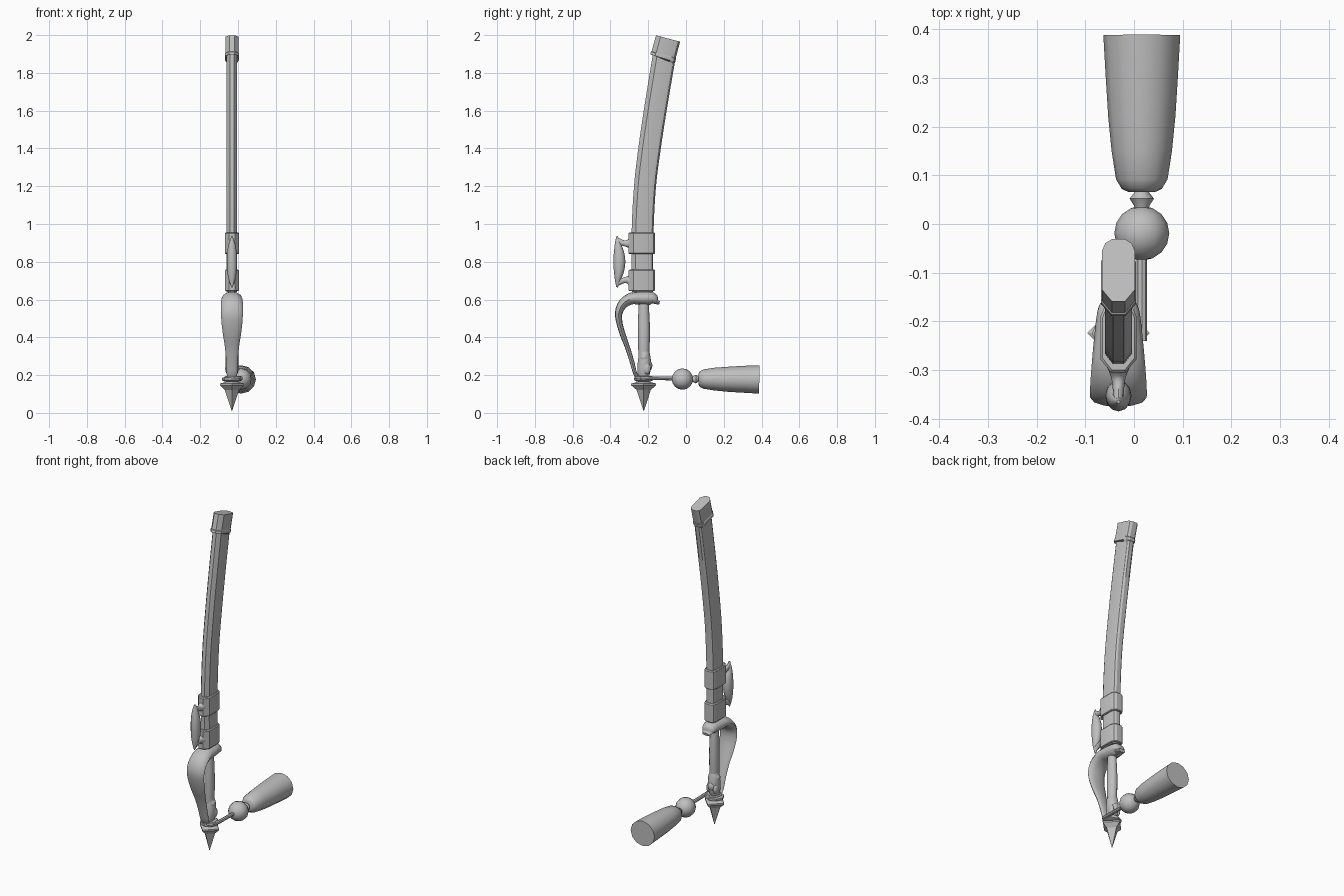
import bpy, bmesh, math
from mathutils import Vector

steel = bpy.data.materials.new("grey steel")
steel.diffuse_color = (0.52, 0.52, 0.52, 1)

X0 = -0.032   # centre plane of the sword
XT = 0.016    # centre plane of the tassel


def ngon(n, turn=0.0):
    return [(math.cos(2 * math.pi * i / n + turn), math.sin(2 * math.pi * i / n + turn)) for i in range(n)]


def spline(pts, steps=4):
    """Smooth curve through the given points."""
    out = []
    p = [Vector(q) for q in pts]
    for i in range(len(p) - 1):
        a, b, c, d = p[max(i - 1, 0)], p[i], p[i + 1], p[min(i + 2, len(p) - 1)]
        for k in range(steps):
            t = k / steps
            out.append(0.5 * (2 * b + (c - a) * t + (2 * a - 5 * b + 4 * c - d) * t * t
                              + (3 * b - a - 3 * c + d) * t ** 3))
    return out + [p[-1]]


def sweep(name, path, section, x=X0, angle=40):
    """Loft a section along (y, z, half width in x, half depth) points."""
    bm = bmesh.new()
    rings = []
    for i, (y, z, hx, hd) in enumerate(path):
        a, b = path[max(i - 1, 0)], path[min(i + 1, len(path) - 1)]
        t = Vector((b[0] - a[0], b[1] - a[1])).normalized()
        ny, nz = t.y, -t.x
        rings.append([bm.verts.new((x + u * hx, y + v * hd * ny, z + v * hd * nz)) for u, v in section])
    n = len(section)
    for r, s in zip(rings, rings[1:]):
        for i in range(n):
            bm.faces.new((r[i], r[(i + 1) % n], s[(i + 1) % n], s[i]))
    bm.faces.new(rings[0])
    bm.faces.new(rings[-1])
    bmesh.ops.recalc_face_normals(bm, faces=bm.faces)
    me = bpy.data.meshes.new(name)
    bm.to_mesh(me)
    bm.free()
    me.materials.append(steel)
    ob = bpy.data.objects.new(name, me)
    bpy.context.collection.objects.link(ob)
    finish(ob, angle)
    return ob


def finish(ob, angle=40):
    bpy.ops.object.select_all(action='DESELECT')
    bpy.context.view_layer.objects.active = ob
    ob.select_set(True)
    bpy.ops.object.shade_smooth_by_angle(angle=math.radians(angle))


def bump(name, loc, size):
    bpy.ops.mesh.primitive_uv_sphere_add(segments=12, ring_count=8, location=loc)
    ob = bpy.context.object
    ob.name = name
    ob.scale = size
    ob.data.materials.append(steel)
    finish(ob)


# flat-sided sheath section: blunt back, narrow front
SHEATH = [(1, -0.62), (1, 0.62), (0.8, 0.87), (0.4, 1), (-0.4, 1), (-0.8, 0.87),
          (-1, 0.62), (-1, -0.62), (-0.4, -1), (0.4, -1)]
ROUND = ngon(12)

# scabbard
sweep("scabbard", spline([(-0.23, 0.64, 0.028, 0.056), (-0.23, 0.95, 0.028, 0.058),
                          (-0.217, 1.2, 0.028, 0.058), (-0.193, 1.4, 0.028, 0.059),
                          (-0.16, 1.62, 0.028, 0.06), (-0.115, 1.89, 0.028, 0.061)]), SHEATH, angle=30)

# end cap with a small lip
sweep("scabbard_cap", [(-0.124, 1.876, 0.031, 0.062), (-0.123, 1.878, 0.036, 0.069),
                       (-0.119, 1.893, 0.036, 0.069), (-0.118, 1.896, 0.034, 0.066),
                       (-0.095, 1.982, 0.034, 0.066)], SHEATH, angle=30)

# two hanger bands, with their arms
for label, z0 in (("lower", 0.645), ("upper", 0.842)):
    sweep(label + "_band", [(-0.234, z0, 0.033, 0.066), (-0.234, z0 + 0.004, 0.037, 0.071),
                            (-0.234, z0 + 0.108, 0.037, 0.071), (-0.234, z0 + 0.113, 0.033, 0.066)],
          SHEATH, angle=30)
    s = 1 if label == "upper" else -1
    sweep(label + "_hanger_arm", spline([(-0.285, 0.8 + s * 0.1, 0.028, 0.038),
                                         (-0.312, 0.8 + s * 0.096, 0.016, 0.019),
                                         (-0.335, 0.8 + s * 0.1, 0.012, 0.015),
                                         (-0.362, 0.8 + s * 0.106, 0.01, 0.022)], 3), ROUND)

# leaf-shaped hanger plate
half = [(-0.353, 0, 0.027, 0.032), (-0.355, 0.05, 0.025, 0.027),
        (-0.361, 0.095, 0.017, 0.016), (-0.365, 0.135, 0.003, 0.004)]
leaf = [(y, 0.8 - z, a, b) for y, z, a, b in reversed(half)] + [(y, 0.8 + z, a, b) for y, z, a, b in half[1:]]
sweep("hanger_plate", spline(leaf, 2), ROUND)

# guard running into the knuckle bow
sweep("guard_and_bow", spline([(-0.14, 0.582, 0.022, 0.009), (-0.157, 0.588, 0.033, 0.014),
                               (-0.178, 0.605, 0.043, 0.033), (-0.235, 0.607, 0.05, 0.035),
                               (-0.29, 0.605, 0.055, 0.031), (-0.334, 0.577, 0.058, 0.026),
                               (-0.356, 0.53, 0.058, 0.02), (-0.352, 0.475, 0.055, 0.016),
                               (-0.333, 0.41, 0.047, 0.015), (-0.309, 0.345, 0.037, 0.013),
                               (-0.286, 0.27, 0.031, 0.012), (-0.268, 0.205, 0.028, 0.01),
                               (-0.25, 0.18, 0.02, 0.009)], 3), ROUND, angle=50)

# grip and pommel
sweep("grip", spline([(-0.224, 0.29, 0.024, 0.027), (-0.223, 0.37, 0.027, 0.031),
                      (-0.223, 0.46, 0.027, 0.032), (-0.224, 0.59, 0.023, 0.026)], 3), ROUND)
sweep("pommel", spline([(-0.225, 0.185, 0.022, 0.025), (-0.224, 0.215, 0.03, 0.034),
                        (-0.22, 0.26, 0.034, 0.036), (-0.22, 0.3, 0.032, 0.031),
                        (-0.221, 0.325, 0.025, 0.026)], 2), ROUND)
bump("pommel_snout", (X0, -0.195, 0.25), (0.02, 0.017, 0.026))
for side in (-1, 1):
    bump("pommel_cheek", (X0 + side * 0.022, -0.208, 0.235), (0.014, 0.022, 0.03))
    bump("pommel_ear", (X0 + side * 0.022, -0.222, 0.295), (0.013, 0.02, 0.022))

# four-sided collar and spike
sweep("spike", [(-0.224, 0.01, 0.001, 0.001), (-0.224, 0.122, 0.038, 0.038),
                (-0.224, 0.146, 0.064, 0.066), (-0.224, 0.155, 0.064, 0.066),
                (-0.224, 0.165, 0.03, 0.03), (-0.224, 0.173, 0.032, 0.032)], ngon(4), angle=20)
sweep("collar", [(-0.224, 0.165, 0.035, 0.035), (-0.224, 0.173, 0.054, 0.05),
                 (-0.224, 0.185, 0.054, 0.05), (-0.224, 0.193, 0.03, 0.03)], ngon(8))

# cord: a loop round the pommel and a straight run to the tassel
bpy.ops.mesh.primitive_torus_add(major_segments=16, minor_segments=8, major_radius=0.037,
                                 minor_radius=0.01, location=(X0 + 0.006, -0.226, 0.185))
loop = bpy.context.object
loop.name = "cord_loop"
loop.data.materials.append(steel)
finish(loop)
sweep("cord", [(-0.24, 0.185, 0.011, 0.01), (-0.06, 0.182, 0.011, 0.01)], ngon(8), XT)

# tassel ball, neck and skirt
ball = [(-0.019 - 0.056 * math.cos(math.pi * i / 8), 0.179,
         0.056 * math.sin(math.pi * i / 8) + 0.0005, 0.056 * math.sin(math.pi * i / 8) + 0.0005)
        for i in range(9)]
sweep("tassel_ball", ball, ROUND, XT, angle=60)
sweep("tassel_neck", [(0.03, 0.179, 0.014, 0.014), (0.038, 0.179, 0.016, 0.016), (0.052, 0.179, 0.025, 0.024),
                      (0.066, 0.179, 0.014, 0.014), (0.074, 0.179, 0.014, 0.014)], ngon(10), XT)
sweep("tassel_skirt", [(0.066, 0.179, 0.028, 0.027), (0.072, 0.179, 0.041, 0.04), (0.092, 0.179, 0.053, 0.051),
                       (0.15, 0.179, 0.062, 0.06), (0.22, 0.178, 0.069, 0.066), (0.3, 0.178, 0.074, 0.071),
                       (0.388, 0.177, 0.079, 0.075)], ROUND, XT)
